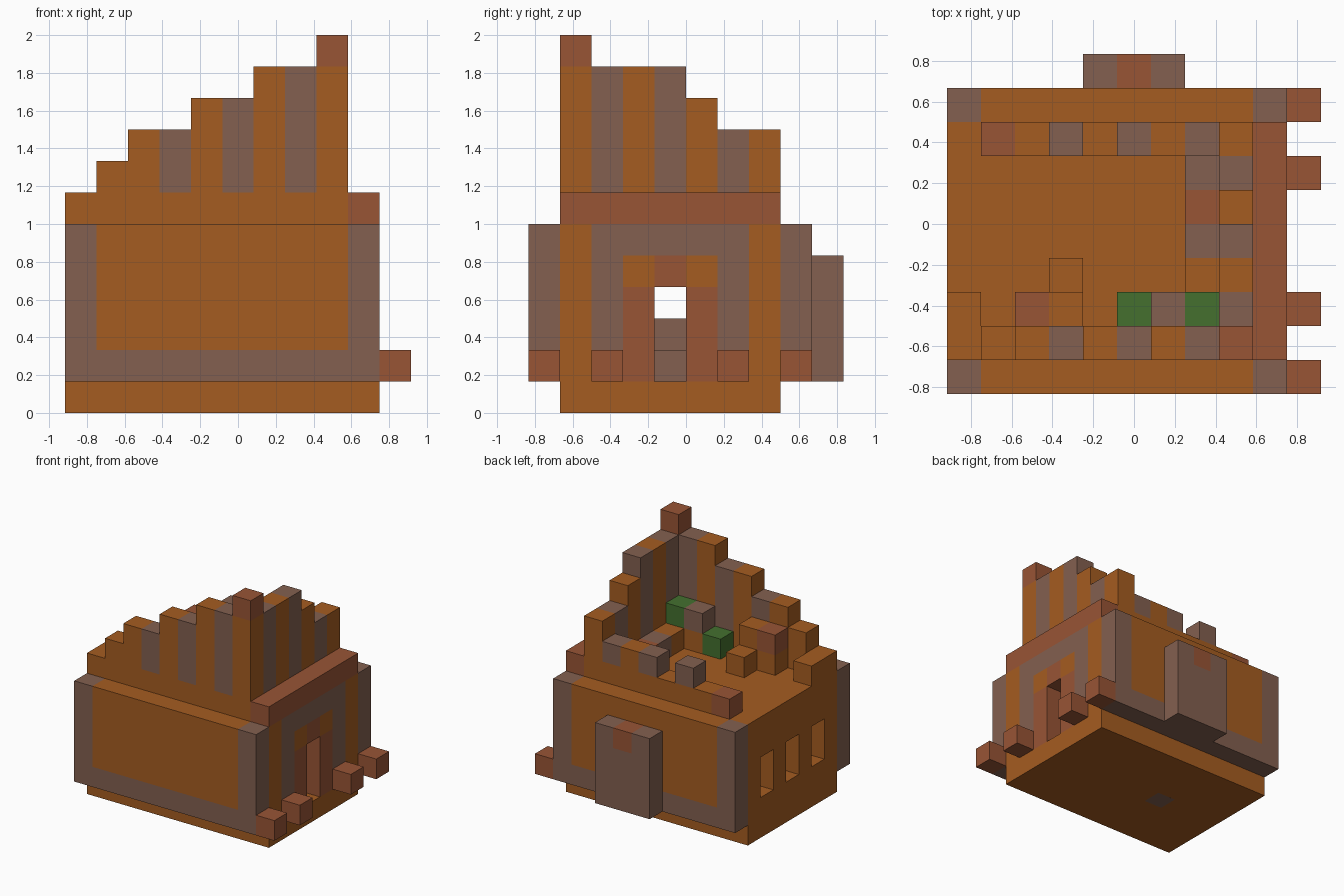
import bpy

U = 1 / 6  # size of one building block


def make_material(name, r, g, b):
    mat = bpy.data.materials.new(name)
    mat.use_nodes = True
    mat.diffuse_color = (r, g, b, 1)
    bsdf = next(n for n in mat.node_tree.nodes if n.type == 'BSDF_PRINCIPLED')
    bsdf.inputs["Base Color"].default_value = (r, g, b, 1)
    bsdf.inputs["Roughness"].default_value = 0.9
    return mat


cube = bpy.data.objects.get("Cube")
if cube:
    bpy.data.objects.remove(cube, do_unlink=True)

orange = make_material("orange wood", 0.376, 0.107, 0.015)
stone = make_material("grey brown stone", 0.227, 0.117, 0.080)
brick = make_material("red brown brick", 0.314, 0.089, 0.036)
green = make_material("leaf green", 0.058, 0.162, 0.028)


def block(name, mat, x, y, z):
    """Box filling grid cells; each axis is a cell number or a (first, last) pair."""
    spans = [(a, a) if isinstance(a, int) else a for a in (x, y, z)]
    shift = (5.5, 5, 0)
    lo = [(s[0] - o) * U for s, o in zip(spans, shift)]
    hi = [(s[1] + 1 - o) * U for s, o in zip(spans, shift)]
    verts = [(px, py, pz) for px in (lo[0], hi[0])
             for py in (lo[1], hi[1]) for pz in (lo[2], hi[2])]
    faces = [(0, 1, 3, 2), (4, 6, 7, 5), (0, 4, 5, 1),
             (2, 3, 7, 6), (0, 2, 6, 4), (1, 5, 7, 3)]
    mesh = bpy.data.meshes.new(name)
    mesh.from_pydata(verts, [], faces)
    mesh.materials.append(mat)
    obj = bpy.data.objects.new(name, mesh)
    bpy.context.collection.objects.link(obj)
    return obj


# Floor slab, with one stone set into it
block("floor_front", orange, (0, 9), (1, 3), 0)
block("floor_back", orange, (0, 9), (5, 7), 0)
block("floor_middle_right", orange, (0, 2), 4, 0)
block("floor_middle_left", orange, (4, 9), 4, 0)
block("hearth", stone, 3, 4, (0, 2))
block("hearth_step", stone, 4, 4, 1)

# Framed panels on the front and back
for side, y in (("front", 0), ("back", 8)):
    block(side + "_panel", orange, (1, 8), y, (2, 5))
    block(side + "_sill", stone, (1, 8), y, 1)
    for x in (0, 9):
        block(side + "_corner_post", stone, x, y, (1, 5))
for y in (1, 7):
    block("inner_wall", orange, (1, 8), y, (1, 4))

# Back buttress with a keystone
for x in (4, 6):
    block("buttress_side", stone, x, 9, (1, 4))
block("buttress_middle", stone, 5, 9, (1, 3))
block("buttress_keystone", brick, 5, 9, 4)

# Window wall with three openings
block("window_wall_base", orange, 0, (1, 7), 1)
block("window_wall_top", orange, 0, (1, 7), 4)
for y in (1, 3, 5, 7):
    block("window_pier", orange, 0, y, (2, 3))

# Door wall with arch, lintel and rail
for y in (1, 7):
    block("door_wall_edge", orange, 9, y, (1, 5))
for y in (2, 6):
    block("door_wall_pier", stone, 9, y, (1, 4))
for y in (3, 5):
    block("door_jamb", brick, 9, y, (1, 3))
    block("door_arch", orange, 9, y, 4)
block("door_keystone", brick, 9, 4, 4)
block("door_lintel", stone, 9, (2, 6), 5)
block("door_wall_rail", brick, 9, (1, 7), 6)

# Short bollards outside the door
for y in (0, 2, 6, 8):
    block("bollard", brick, 10, y, 1)

# Roof deck
block("roof_deck", orange, (0, 8), (1, 7), 5)

# Stepped parapet along the front: striped columns on a plain course
block("front_parapet_course", orange, (0, 8), 1, 6)
for x, top in enumerate((7, 8, 8, 9, 9, 10, 10, 10), start=1):
    mat = stone if x in (3, 5, 7) else orange
    block("front_parapet_column", mat, x, 1, (7, top))
block("corner_finial", brick, 8, 1, 11)

# Stepped parapet above the door wall
block("side_parapet_course", orange, 8, (2, 7), 6)
for y, top in enumerate((10, 10, 10, 9, 8, 8), start=2):
    mat = orange if y % 2 else stone
    block("side_parapet_column", mat, 8, y, (7, top))

# Low broken parapet along the back
block("back_parapet_course", orange, (2, 7), 7, 6)
block("back_parapet_end", brick, 1, 7, 6)
for x in (3, 5, 6, 7):
    block("back_parapet_merlon", orange if x == 6 else stone, x, 7, 7)

# Things standing on the roof deck
block("roof_corner_step", orange, 0, 2, 6)
block("roof_crate", orange, 3, 3, 6)
block("roof_stack_base", orange, (2, 3), 2, 6)
block("roof_stack_top", orange, 3, 2, 7)
block("roof_stack_cap", brick, 2, 2, 7)
block("low_shrub", green, 5, 2, 6)
block("planter_base", orange, (6, 7), 2, 6)
block("planter_stone", stone, 6, 2, 7)
block("high_shrub", green, 7, 2, 7)
for y, mat in ((3, orange), (4, stone), (5, brick), (6, stone)):
    block("roof_bench", mat, 7, y, 6)
